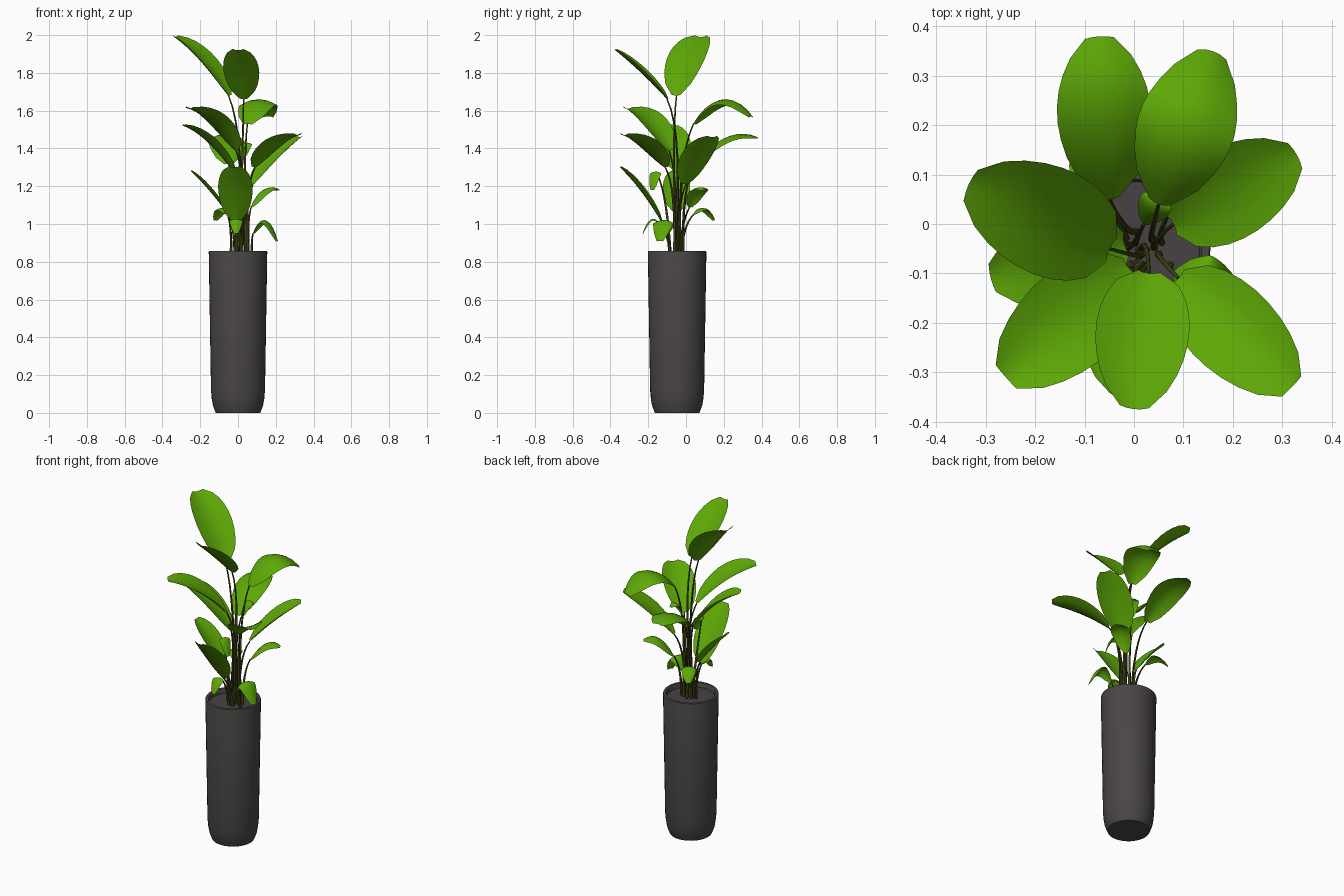
import bpy, bmesh, math
from mathutils import Vector

if "Cube" in bpy.data.objects:
    bpy.data.objects.remove(bpy.data.objects["Cube"])


def material(name, col):
    m = bpy.data.materials.new(name)
    m.diffuse_color = (*col, 1)
    m.use_nodes = True
    m.node_tree.nodes["Principled BSDF"].inputs["Base Color"].default_value = m.diffuse_color
    return m


POT = material("charcoal", (0.068, 0.060, 0.060))
SOIL = material("dark soil", (0.064, 0.055, 0.057))
LEAF = material("leaf green", (0.110, 0.39, 0.002))
STEM = material("stem olive", (0.052, 0.055, 0.008))
POT_CENTRE = Vector((0, -0.047, 0))


def finish(bm, name, mat, angle=60, closed=True):
    if closed:
        bmesh.ops.recalc_face_normals(bm, faces=bm.faces)
    me = bpy.data.meshes.new(name)
    bm.to_mesh(me)
    bm.free()
    me.materials.append(mat)
    ob = bpy.data.objects.new(name, me)
    bpy.context.collection.objects.link(ob)
    bpy.ops.object.select_all(action='DESELECT')
    ob.select_set(True)
    bpy.context.view_layer.objects.active = ob
    bpy.ops.object.shade_smooth_by_angle(angle=math.radians(angle))


def rings_to_tube(bm, rings):
    """Skin a list of closed vertex rings and cap both ends."""
    n = len(rings[0])
    for a, b in zip(rings, rings[1:]):
        for i in range(n):
            j = (i + 1) % n
            bm.faces.new((a[i], a[j], b[j], b[i]))
    bm.faces.new(rings[0])
    bm.faces.new(rings[-1])


def circle(bm, centre, u, v, r, n):
    angles = [2 * math.pi * i / n for i in range(n)]
    return [bm.verts.new(centre + (u * math.cos(a) + v * math.sin(a)) * r) for a in angles]


def lathe(name, profile, mat):
    bm = bmesh.new()
    x, y, z = Vector((1, 0, 0)), Vector((0, 1, 0)), Vector((0, 0, 1))
    rings_to_tube(bm, [circle(bm, POT_CENTRE + z * h, x, y, r, 40) for r, h in profile])
    finish(bm, name, mat, 35)


# Tall tapered pot with a recessed rim, and the soil in it
lathe("pot", [(.118, 0), (.133, .04), (.139, .075), (.143, .12), (.155, .85),
              (.153, .857), (.138, .857), (.133, .85), (.132, .80)], POT)
lathe("soil", [(.133, .80), (.133, .83)], SOIL)


def bend(a, c, b, t):
    """Point and direction on a quadratic curve."""
    p = a * (1 - t) ** 2 + c * (2 * t * (1 - t)) + b * t * t
    return p, ((c - a) * (1 - t) + (b - c) * t).normalized()


def leaf(name, base, tip, arch, steps=9):
    """Oval blade arching from base to tip; the width follows its length."""
    mid = (base + tip) / 2 + Vector((0, 0, arch))
    ctrl = mid + Vector((0, 0, arch))
    width = 0.5 * ((mid - base).length + (tip - mid).length)
    # Upright blades are cupped, arching ones have drooping edges
    droop = -0.28 if arch < 0.046 else 0.3
    side = (tip - base).cross(Vector((0, 0, 1))).normalized()
    bm = bmesh.new()
    rows = []
    for k in range(steps + 1):
        t = k / steps
        p, tan = bend(base, ctrl, tip, t)
        up = side.cross(tan).normalized()
        h = width / 2 * math.sin(math.pi * (0.01 + 0.965 * t) ** 0.95) ** 0.45
        rows.append([bm.verts.new(p + side * (s * h) - up * (droop * h * s * s))
                     for s in (-1, -.5, 0, .5, 1)])
    for a, b in zip(rows, rows[1:]):
        for i in range(4):
            bm.faces.new((a[i], a[i + 1], b[i + 1], b[i]))
    finish(bm, name, LEAF, closed=False)
    return (ctrl - base).normalized()


def stem(name, root, base, direction, steps=8):
    """Thin tapering stalk that runs into the leaf base."""
    ctrl = base - direction * ((base.z - root.z) * 0.3)
    ctrl = ctrl.lerp(Vector((root.x, root.y, ctrl.z)), 0.6)
    bm = bmesh.new()
    rings = []
    for k in range(steps + 1):
        p, tan = bend(root, ctrl, base, k / steps)
        u = tan.cross(Vector((0.3, 1, 0))).normalized()
        rings.append(circle(bm, p, u, tan.cross(u), 0.0078 - 0.0042 * k / steps, 6))
    rings_to_tube(bm, rings)
    finish(bm, name, STEM)


# Large leaves: base, tip, arch height
LARGE = {
    "top_left": ((-.05, -.05, 1.68), (-.335, .08, 1.99), .035),
    "top_front": ((.03, -.1, 1.66), (0, -.375, 1.92), .01),
    "top_back": ((.05, .04, 1.53), (.16, .35, 1.57), .11),
    "front_left": ((-.01, -.09, 1.39), (-.26, -.31, 1.61), .045),
    "left": ((-.02, -.04, 1.27), (-.29, -.11, 1.52), .035),
    "back": ((-.05, .05, 1.32), (-.07, .38, 1.46), .07),
    "front_right": ((.09, -.11, 1.3), (.32, -.33, 1.47), .03),
    "back_right": ((.08, 0, 1.21), (.33, .14, 1.46), .02),
    "low_front": ((-.01, -.13, 1.01), (-.02, -.35, 1.3), .02),
}
# Small young leaves: base, tip (all arch alike)
SMALL = {
    "low_left": ((-.06, -.05, 1.06), (-.25, -.05, 1.28)),
    "low_right": ((.07, .02, 1.09), (.22, .1, 1.18)),
    "young_front": ((0, -.15, 1.26), (.06, -.18, 1.18)),
    "young_back": ((.02, 0, 1.34), (.06, .07, 1.41)),
    "drooping_right": ((.08, -.1, .95), (.21, -.14, .91)),
    "drooping_front": ((-.01, -.14, 1), (-.01, -.23, .95)),
    "drooping_back": ((-.05, .04, 1.05), (-.12, .15, 1.02)),
}
plants = list(LARGE.items()) + [
    (name, (base, tip, .09 if name.startswith("drooping_right") else
            .01 if name == "low_left" else .05))
    for name, (base, tip) in SMALL.items()]
for i, (name, (base, tip, arch)) in enumerate(plants):
    base, tip = Vector(base), Vector(tip)
    direction = leaf(name + "_leaf", base, tip, arch)
    # Roots gather near the pot centre, pulled toward each leaf base
    a = i * 2.4
    root = Vector((0.012 + 0.5 * base.x + 0.022 * math.cos(a),
                   -0.028 + 0.5 * base.y + 0.022 * math.sin(a), 0.82))
    stem(name + "_stem", root, base, direction)
